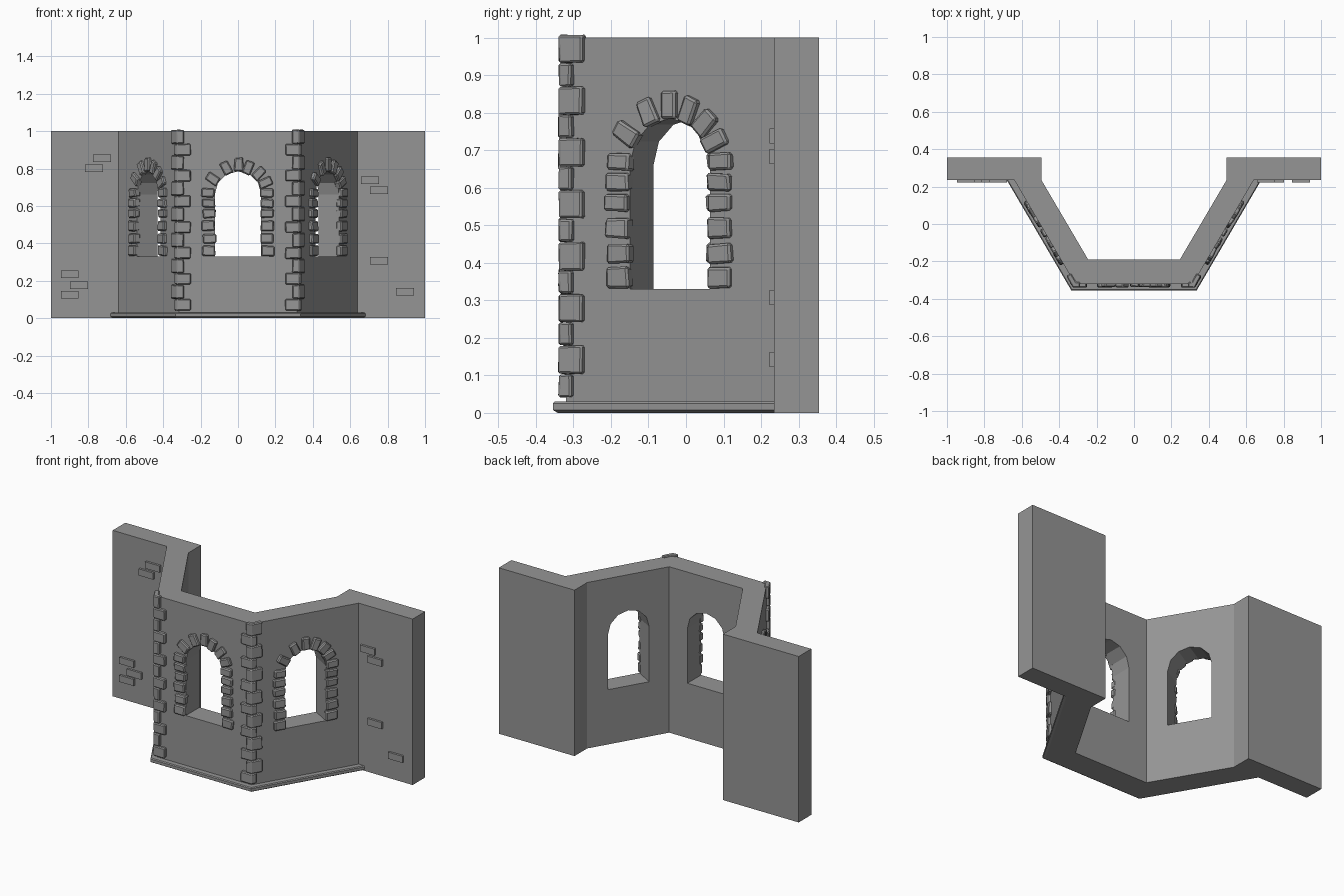
import bpy, bmesh, random
from math import radians, sin, cos, pi
from mathutils import Matrix, Vector

random.seed(4)
if "Cube" in bpy.data.objects:
    bpy.data.objects.remove(bpy.data.objects["Cube"])

stone_grey = bpy.data.materials.new("stone_grey")
stone_grey.use_nodes = True
GREY = (0.3, 0.3, 0.3, 1)
stone_grey.diffuse_color = GREY
stone_grey.node_tree.nodes["Principled BSDF"].inputs["Base Color"].default_value = GREY


def finish(bm, name):
    bmesh.ops.recalc_face_normals(bm, faces=bm.faces)
    mesh = bpy.data.meshes.new(name)
    bm.to_mesh(mesh)
    bm.free()
    mesh.materials.append(stone_grey)
    obj = bpy.data.objects.new(name, mesh)
    bpy.context.collection.objects.link(obj)
    return obj


def prism(bm, points, direction):
    """Extrude a closed outline along a direction; return its vertices."""
    face = bm.faces.new([bm.verts.new(p) for p in points])
    new = bmesh.ops.extrude_face_region(bm, geom=[face])["geom"]
    top = [v for v in new if isinstance(v, bmesh.types.BMVert)]
    bmesh.ops.translate(bm, verts=top, vec=direction)
    return list(face.verts) + top


def roughen(bm, verts, bevel, amount):
    """Chip the edges of one stone and shift its corners a little."""
    for v in verts:
        v.co += Vector([random.uniform(-amount, amount) for _ in range(3)])
    edges = {e for v in verts for e in v.link_edges}
    bmesh.ops.bevel(bm, geom=list(edges), offset=bevel, segments=1, affect='EDGES')


def mirrored(half):
    return half + [(-x, y) for x, y in reversed(half)]


# Bay wall with two wings, as one extruded plan
plan = mirrored([(0.245, -0.19), (0.495, 0.235), (0.495, 0.355), (1, 0.355),
                 (1, 0.235), (0.64, 0.235), (0.315, -0.32)])
bm = bmesh.new()
prism(bm, [(x, y, 0) for x, y in plan], (0, 0, 1))
wall = finish(bm, "bay_wall")

# Wall frames: local x runs along the wall, local -y points outward
frames = {
    "left": Matrix.Translation((-0.4775, -0.0425, 0)) @ Matrix.Rotation(radians(-60), 4, 'Z'),
    "front": Matrix.Translation((0, -0.32, 0)),
    "right": Matrix.Translation((0.4775, -0.0425, 0)) @ Matrix.Rotation(radians(60), 4, 'Z'),
}
RADIUS, SILL, SPRING = 0.124, 0.33, 0.661

for side, frame in frames.items():
    # Arched window opening
    arch = [(RADIUS * cos(i * pi / 6), -0.08, SPRING + RADIUS * sin(i * pi / 6)) for i in range(7)]
    outline = [(RADIUS, -0.08, SILL)] + arch + [(-RADIUS, -0.08, SILL)]
    bm = bmesh.new()
    prism(bm, outline, (0, 0.28, 0))
    bm.transform(frame)
    cutter = finish(bm, "window_cutter")
    cutter.hide_render = True
    cut = wall.modifiers.new("window", 'BOOLEAN')
    cut.object = cutter
    cut.solver = 'EXACT'
    bpy.context.view_layer.objects.active = wall
    bpy.ops.object.modifier_apply(modifier=cut.name)
    bpy.data.objects.remove(cutter)

    # Rough stones round the window: jambs, then arch
    stones = []
    for x in (-0.156, 0.156):
        for z, h in ((0.36, 0.056), (0.425, 0.052), (0.493, 0.054),
                     (0.56, 0.046), (0.615, 0.046), (0.67, 0.046)):
            stones.append((x, z, random.uniform(-3, 3), 0.07, h))
    for angle in (-58, -25, 0, 22, 44, 66):
        a = radians(angle)
        r = 0.156 if angle else 0.16
        stones.append((r * sin(a), SPRING + r * cos(a), angle, 0.046, 0.072))
    bm = bmesh.new()
    for x, z, turn, w, h in stones:
        x += random.uniform(-0.004, 0.004)
        one = bmesh.ops.create_cube(bm, size=1)["verts"]
        for v in one:
            v.co = Vector((v.co.x * w, v.co.y * 0.036, v.co.z * h))
        place = frame @ Matrix.Translation((x, 0, z)) @ Matrix.Rotation(radians(turn), 4, 'Y')
        bmesh.ops.transform(bm, matrix=place, verts=one)
        roughen(bm, one, 0.006, 0.003)
    finish(bm, side + "_window_stones")

# Corner stones that wrap each bay corner, long and short by turns
for name, s in (("left", -1), ("right", 1)):
    bm = bmesh.new()
    for i in range(14):
        long_side = i % 2 == 1
        a, b = (0.025, 0.058) if long_side else (0.062, 0.024)
        h = 0.074 if long_side else 0.06
        z = 0.072 + i * 0.0691
        along, out = Vector((0.5, 0.866)), Vector((0.866, -0.5))
        corner = Vector((0.315, -0.32))
        d = 0.019
        pts = [corner + Vector((-a, 0.01)), corner + Vector((-a, -d)),
               corner + Vector((d * 0.577, -d)),
               corner + along * b + out * d, corner + along * b - out * 0.01,
               corner + Vector((-0.006, 0.01))]
        one = prism(bm, [(s * p.x, p.y, z - h / 2) for p in pts], (0, 0, h))
        roughen(bm, one, 0.005, 0.002)
    finish(bm, name + "_corner_stones")

# Chamfered plinth following the bay
profile = [(0, 0), (0.022, 0), (0.035, 0.008), (0.035, 0.025), (0.03, 0.03), (0, 0.03)]
bm = bmesh.new()
rings = []
for x, y, kx, ky in ((-0.64, 0.235, -1.155, 0), (-0.315, -0.32, -0.577, -1),
                     (0.315, -0.32, 0.577, -1), (0.64, 0.235, 1.155, 0)):
    rings.append([bm.verts.new((x + kx * d, y + ky * d, z)) for d, z in profile])
for r0, r1 in zip(rings, rings[1:]):
    for i in range(len(profile)):
        j = (i + 1) % len(profile)
        bm.faces.new((r0[i], r0[j], r1[j], r1[i]))
bm.faces.new(rings[0])
bm.faces.new(rings[-1])
finish(bm, "plinth")

# Loose bricks showing on the wings
bricks = {
    "left": [(-0.727, 0.856), (-0.77, 0.802), (-0.9, 0.235), (-0.85, 0.177), (-0.9, 0.126)],
    "right": [(0.706, 0.738), (0.754, 0.684), (0.754, 0.308), (0.893, 0.142)],
}
for side, spots in bricks.items():
    bm = bmesh.new()
    for x, z in spots:
        m = Matrix.Translation((x, 0.233, z)) @ Matrix.Diagonal((0.095, 0.022, 0.04, 1))
        bmesh.ops.create_cube(bm, size=1, matrix=m)
    finish(bm, side + "_wing_bricks")
